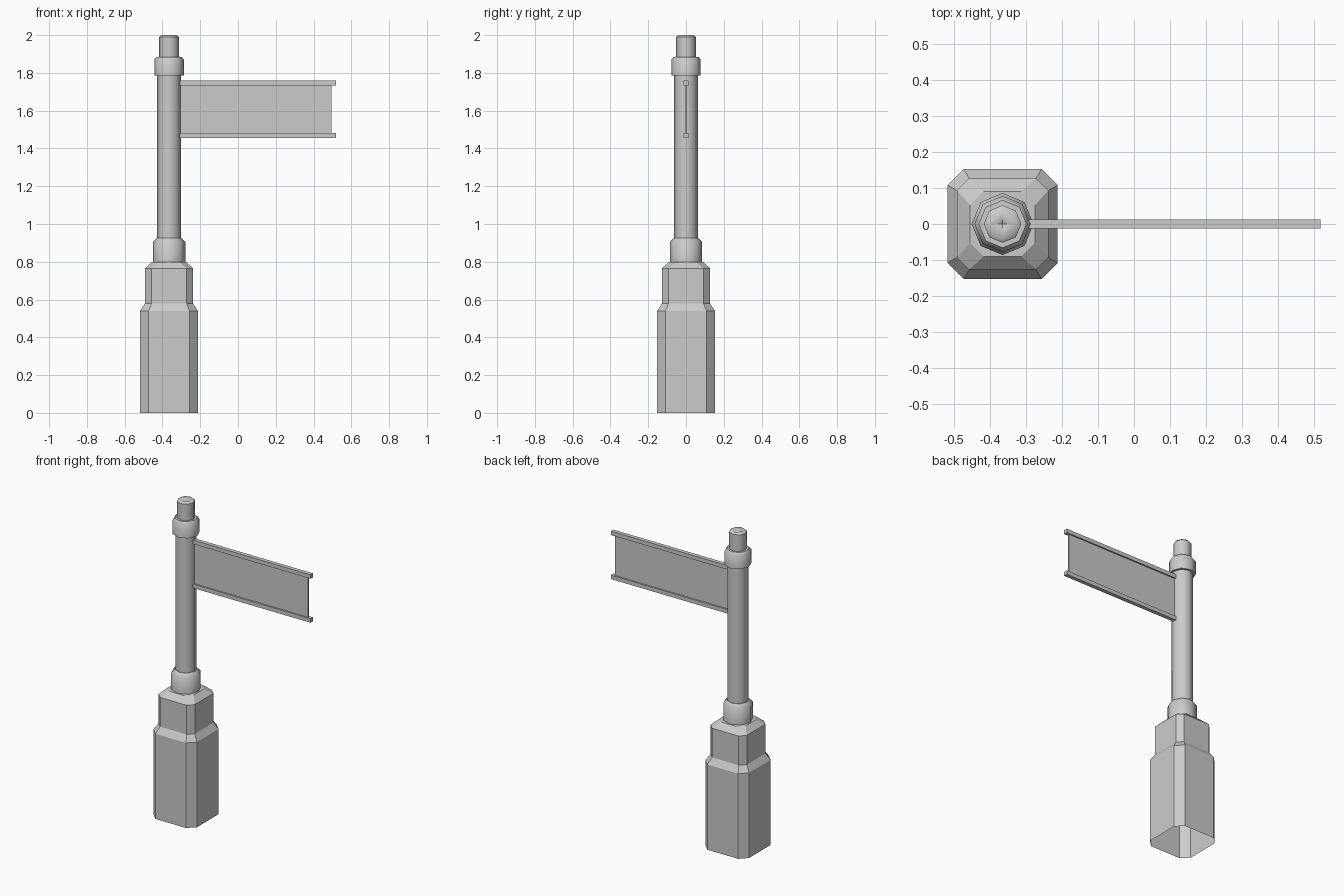
import bpy, bmesh, math

if "Cube" in bpy.data.objects:
    bpy.data.objects.remove(bpy.data.objects["Cube"])

PX = -0.365  # post axis


def finish(name, bm, smooth=False):
    bmesh.ops.recalc_face_normals(bm, faces=bm.faces[:])
    me = bpy.data.meshes.new(name)
    bm.to_mesh(me)
    bm.free()
    ob = bpy.data.objects.new(name, me)
    bpy.context.collection.objects.link(ob)
    if smooth:
        bpy.ops.object.select_all(action='DESELECT')
        ob.select_set(True)
        bpy.context.view_layer.objects.active = ob
        bpy.ops.object.shade_smooth_by_angle(angle=math.radians(46))
    return ob


def loft(bm, outlines):
    """Join rings of points with side faces; returns the vertex rings."""
    rings = [[bm.verts.new(p) for p in o] for o in outlines]
    n = len(rings[0])
    for a, b in zip(rings, rings[1:]):
        for i in range(n):
            j = (i + 1) % n
            bm.faces.new((a[i], a[j], b[j], b[i]))
    return rings


def cut_square(h, c, z):
    pts = [(h, -c), (h, c), (c, h), (-c, h), (-h, c), (-h, -c), (-c, -h), (c, -h)]
    return [(PX + x, y, z) for x, y in pts]


def circle(r, z, n=8):
    return [(PX + r * math.cos(2 * math.pi * i / n), r * math.sin(2 * math.pi * i / n), z)
            for i in range(n)]


def turned(name, profile):
    bm = bmesh.new()
    loft(bm, [circle(r, z) for r, z in profile])
    return finish(name, bm, True)


def box(name, x0, x1, y, z0, z1):
    bm = bmesh.new()
    rings = loft(bm, [[(x, -y, z0), (x, y, z0), (x, y, z1), (x, -y, z1)] for x in (x0, x1)])
    for r in rings:
        bm.faces.new(r)
    return finish(name, bm)


# Stepped pedestal with cut corners, open underneath
bm = bmesh.new()
rings = loft(bm, [cut_square(*p) for p in (
    (0.153, 0.108, 0), (0.153, 0.108, 0.54), (0.127, 0.093, 0.58),
    (0.127, 0.093, 0.765), (0.09, 0.052, 0.80))])
bm.faces.new(rings[-1])
finish("pedestal", bm)

# Pole and its two collars
turned("pole", [(0.0625, 0.90), (0.0625, 1.80)])
turned("lower_collar", [(0.086, 0.795), (0.086, 0.905), (0.066, 0.925), (0.06, 0.925)])
turned("upper_collar", [(0.06, 1.785), (0.078, 1.785), (0.078, 1.87), (0.066, 1.885), (0.05, 1.885)])

# Post tip with a small four-sided pit in its top
bm = bmesh.new()
rim = loft(bm, [circle(0.052, 1.87), circle(0.052, 1.99), circle(0.04, 2.0)])[-1]
pit = bm.verts.new((PX, 0, 1.98))
for i in range(0, 8, 2):
    k = (i + 2) % 8
    bm.faces.new((rim[i], rim[i + 1], rim[k]))
    bm.faces.new((rim[i], rim[k], pit))
finish("post_tip", bm, True)

# Sign panel held between two rails
box("sign_panel", -0.315, 0.495, 0.003, 1.465, 1.75)
for name, z in (("bottom_rail", 1.468), ("top_rail", 1.747)):
    box(name, -0.315, 0.518, 0.0125, z - 0.0125, z + 0.0125)
